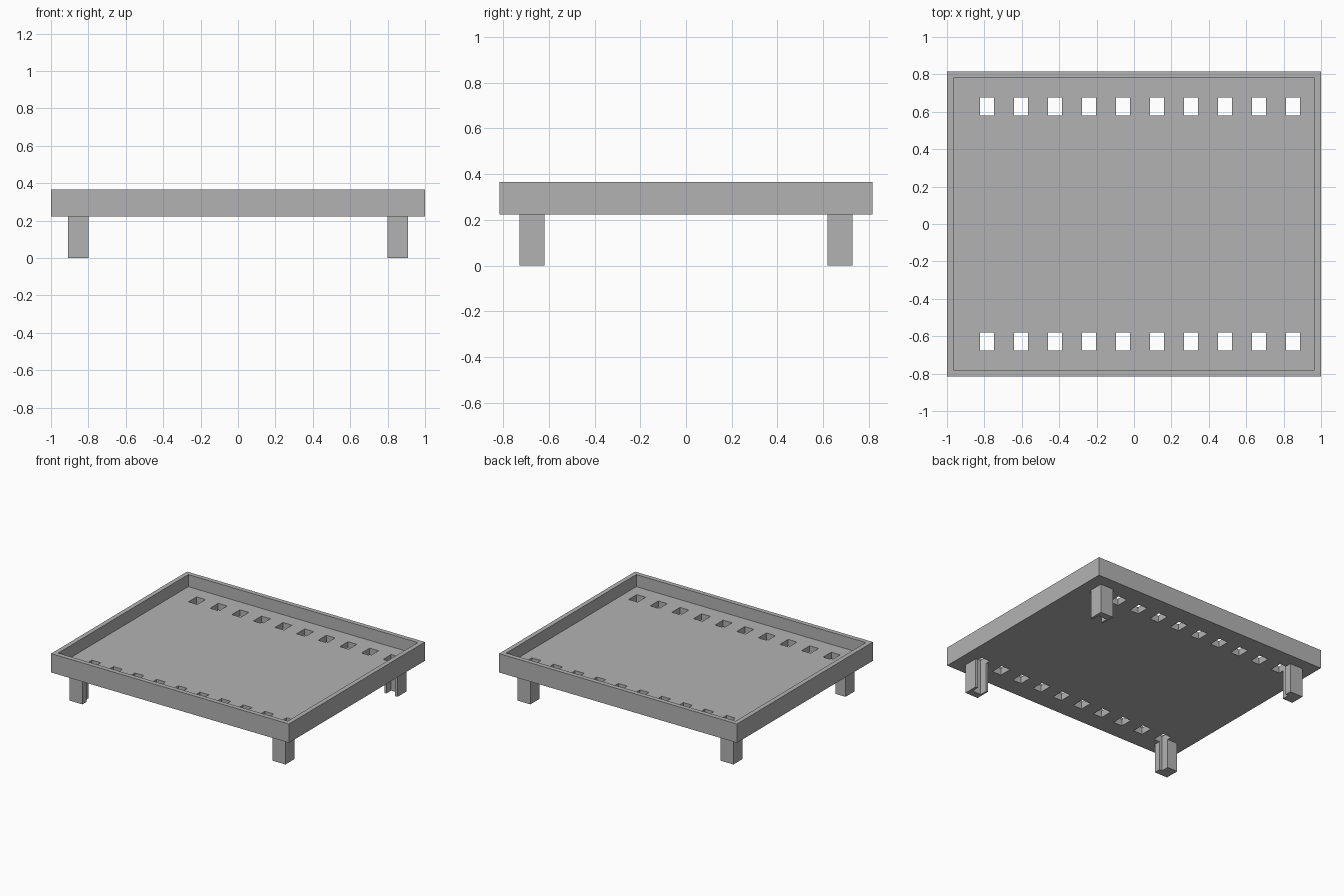
import bpy
import bmesh
from mathutils import Matrix, Vector

default_cube = bpy.data.objects.get("Cube")
if default_cube:
    bpy.data.objects.remove(default_cube, do_unlink=True)

# Main dimensions
HALF_X, HALF_Y = 1.0, 0.816
TRAY_BOTTOM, TRAY_TOP, FLOOR_TOP = 0.223, 0.366, 0.274
RIM = 0.049
LEG_X, LEG_Y, LEG_SIZE = 0.854, 0.673, 0.109
SLOT_COUNT, SLOT_FIRST, SLOT_STEP = 10, -0.785, 0.1818
SLOT_Y, SLOT_W, SLOT_D = 0.629, 0.075, 0.097

grey = bpy.data.materials.new("plain_grey")
grey.use_nodes = True
colour = (0.45, 0.45, 0.45, 1)
grey.diffuse_color = colour
grey.node_tree.nodes["Principled BSDF"].inputs["Base Color"].default_value = colour


def add_box(bm, centre, size):
    matrix = Matrix.Translation(centre) @ Matrix.Diagonal((*size, 1))
    bmesh.ops.create_cube(bm, size=1, matrix=matrix)


def make_object(name, bm):
    mesh = bpy.data.meshes.new(name)
    bmesh.ops.recalc_face_normals(bm, faces=bm.faces)
    bm.to_mesh(mesh)
    bm.free()
    mesh.materials.append(grey)
    obj = bpy.data.objects.new(name, mesh)
    bpy.context.collection.objects.link(obj)
    return obj


# Tray: a slab with its top face inset and sunk to leave a rim
bm = bmesh.new()
add_box(bm, (0, 0, (TRAY_BOTTOM + TRAY_TOP) / 2),
        (2 * HALF_X, 2 * HALF_Y, TRAY_TOP - TRAY_BOTTOM))
bm.normal_update()
top = max(bm.faces, key=lambda f: f.calc_center_median().z)
bmesh.ops.inset_individual(bm, faces=[top], thickness=RIM)
well = bmesh.ops.extrude_discrete_faces(bm, faces=[top])["faces"][0]
bmesh.ops.translate(bm, verts=well.verts, vec=Vector((0, 0, FLOOR_TOP - TRAY_TOP)))
parts = [make_object("tray", bm)]

# Four square legs
for side_x, name_x in ((1, "left"), (-1, "right")):
    for side_y, name_y in ((-1, "front"), (1, "back")):
        bm = bmesh.new()
        add_box(bm, (side_x * LEG_X, side_y * LEG_Y, TRAY_BOTTOM / 2),
                (LEG_SIZE, LEG_SIZE, TRAY_BOTTOM))
        parts.append(make_object(f"{name_y}_{name_x}_leg", bm))

# Two rows of slots, cut straight down through the floor and the legs
bm = bmesh.new()
for side_y in (-1, 1):
    for i in range(SLOT_COUNT):
        add_box(bm, (SLOT_FIRST + i * SLOT_STEP, side_y * SLOT_Y, 0.2),
                (SLOT_W, SLOT_D, 1))
cutter = make_object("slot_cutter", bm)
cutter.hide_render = True

for part in parts:
    cut = part.modifiers.new("slots", 'BOOLEAN')
    cut.operation = 'DIFFERENCE'
    cut.solver = 'EXACT'
    cut.object = cutter

# Keep the cut meshes and drop the cutter
graph = bpy.context.evaluated_depsgraph_get()
results = [bpy.data.meshes.new_from_object(p.evaluated_get(graph)) for p in parts]
for part, mesh in zip(parts, results):
    part.modifiers.clear()
    part.data = mesh
bpy.data.objects.remove(cutter, do_unlink=True)
